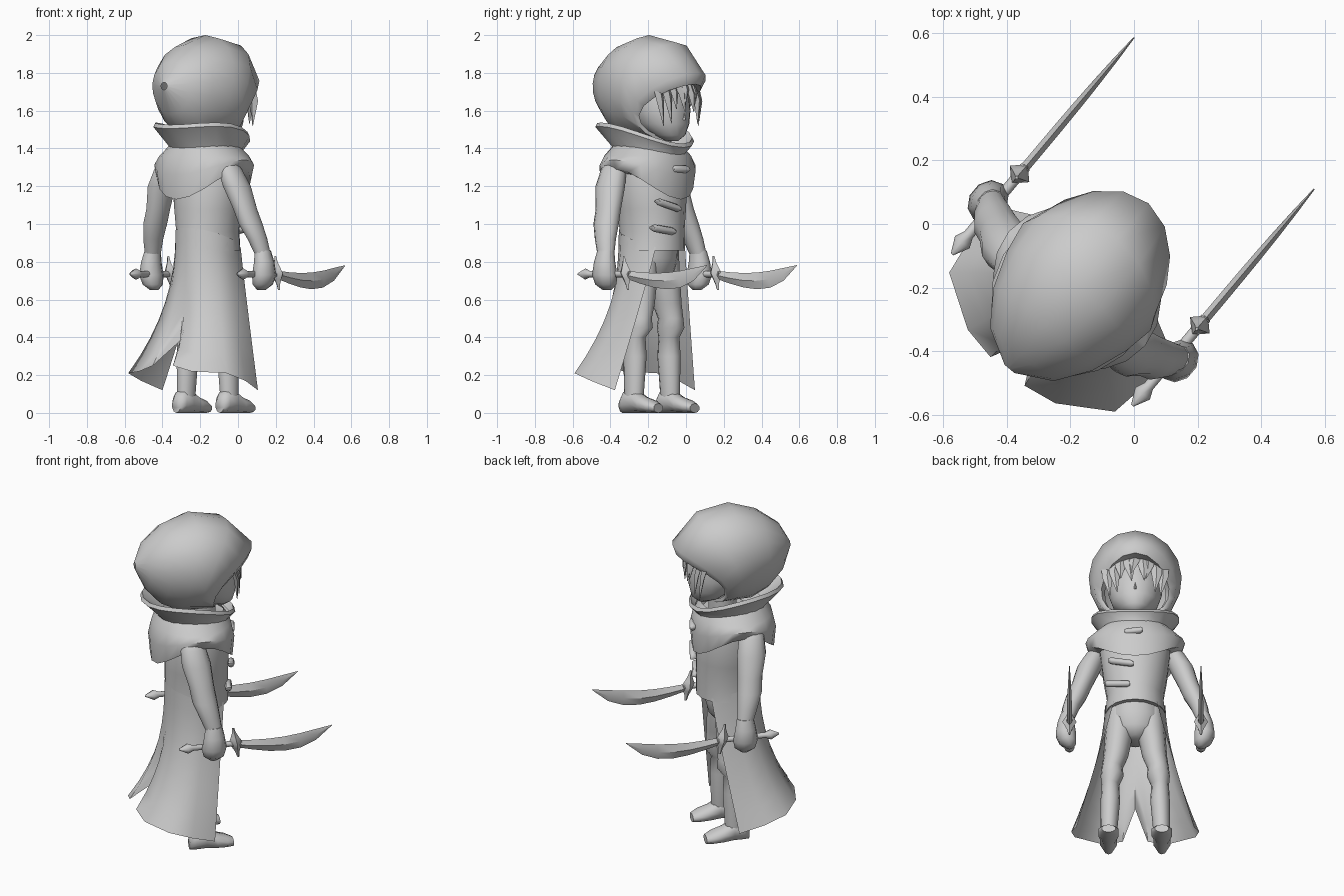
import bpy, bmesh, math
from mathutils import Matrix, Vector

cube = bpy.data.objects.get("Cube")
if cube:
    bpy.data.objects.remove(cube)

# The figure is built facing +y, then turned and shifted into place
PLACE = Matrix.Translation((-0.16, -0.18, 0)) @ Matrix.Rotation(math.radians(-40), 4, 'Z')

grey = bpy.data.materials.new("plain_grey")
grey.use_nodes = True
grey.diffuse_color = (0.6, 0.6, 0.6, 1)
shader = grey.node_tree.nodes["Principled BSDF"]
shader.inputs["Base Color"].default_value = grey.diffuse_color
shader.inputs["Roughness"].default_value = 0.8


def finish(name, bm, angle=60):
    mesh = bpy.data.meshes.new(name)
    bm.to_mesh(mesh)
    bm.free()
    mesh.transform(PLACE)
    mesh.materials.append(grey)
    part = bpy.data.objects.new(name, mesh)
    bpy.context.collection.objects.link(part)
    bpy.ops.object.select_all(action='DESELECT')
    part.select_set(True)
    bpy.context.view_layer.objects.active = part
    bpy.ops.object.shade_smooth_by_angle(angle=math.radians(angle))


def ring(centre, across, along, sides=16, bend=(0, 0, 0)):
    """Ellipse of points; bend shifts the two ends one way, the sides the other."""
    centre, across, along, bend = map(Vector, (centre, across, along, bend))
    turns = [math.tau * i / sides for i in range(sides)]
    return [centre + across * math.sin(turn) + along * math.cos(turn)
            + bend * math.cos(turn + turn) for turn in turns]


def flat(x, y, z, width, depth, sides=16, tilt=0, dip=0):
    """Level slice of a standing part."""
    return ring((x, y, z), (width, 0, 0), (0, depth, tilt), sides, (0, 0, -dip))


def upright(x, y, z, width, height, sides=4, lean=0, visor=0):
    """Slice across a part that runs from back to front."""
    return ring((x, y, z), (width, 0, 0), (0, lean, height), sides, (0, visor, 0))


def loft(name, rings, capped=True, angle=60):
    bm = bmesh.new()
    rows = [[bm.verts.new(point) for point in points] for points in rings]
    for low, high in zip(rows, rows[1:]):
        for i in range(len(low)):
            bm.faces.new((low[i - 1], low[i], high[i], high[i - 1]))
    if capped:
        bm.faces.new(rows[0])
        bm.faces.new(rows[-1])
    bmesh.ops.recalc_face_normals(bm, faces=bm.faces)
    finish(name, bm, angle)


# Hood: slices from the back point to a visor-shaped rim, then folded inward
hood = [upright(0, y, z, width, height, 18, lean, visor)
        for y, z, width, height, lean, visor in (
            (-.36, 1.73, .02, .02, 0, 0), (-.3, 1.72, .13, .14, 0, 0),
            (-.2, 1.72, .2, .23, .02, 0), (-.08, 1.72, .24, .28, .05, .01),
            (.04, 1.7, .26, .26, .09, .04), (.14, 1.62, .24, .18, .11, .07),
            (.14, 1.6, .2, .14, .1, .06), (.09, 1.6, .18, .15, .07, .04))]
for points in hood:
    for point in points:
        point.x *= 1 + (point.z - 1.7) / 2  # narrower towards the neck
loft("hood", hood, capped=False, angle=70)

# Head with a narrow chin, neck and small nose
loft("head", [flat(0, y, z, width, width * 1.1) for y, z, width in (
    (.14, 1.44, .03), (.12, 1.47, .08), (.08, 1.53, .13), (.06, 1.6, .15),
    (.05, 1.7, .15), (.05, 1.78, .12), (.03, 1.83, .05))])
loft("neck", [flat(0, .03, z, .08, .08) for z in (1.3, 1.5)])
loft("nose", [flat(0, .22, 1.55 + rise, size, size, 4)
              for rise, size in ((0, .01), (.01, .01), (.05, 0.003))])

# Hair fringe and side locks: tapering strands, longer at the sides
LOCKS = 9
for i in range(LOCKS):
    side = 2 * i / (LOCKS - 1) - 1
    root = side * .15
    tip = root * .95 + .02 * (-1) ** i * (1 - abs(side))
    end = 1.62 - .12 * side * side + .02 * (-1) ** i
    front = .23 - .05 * side * side
    loft(f"hair_lock_{i + 1}", [
        flat(root, front - .03, 1.78, .04, .02, 4),
        flat((root + tip) * .54, front + .01, (1.78 + end) / 2, .03, .014, 4),
        flat(tip, front + .02, end, .002, .002, 4)], angle=40)

# Collar: flaring, higher at the back, with a hollow inside
loft("collar", [flat(0, y, z, width, width * 1.08, 18, tilt, -tilt / 2)
                for y, z, width, tilt in (
                    (0, 1.33, .17, 0), (-.02, 1.4, .19, -.02), (-.05, 1.48, .25, -.05),
                    (-.05, 1.5, .24, -.05), (0, 1.42, .17, -.02))], capped=False)

# Shoulder mantle: drops to a point in front and behind
loft("mantle", [flat(0, -.03, z, width, depth, 20, 0, dip) for z, width, depth, dip in (
    (1.42, .18, .18, 0), (1.36, .25, .22, 0), (1.3, .28, .24, .04),
    (1.21, .26, .23, .08), (1.22, .2, .18, .05))], capped=False)

# Jacket and hips
loft("jacket", [flat(0, 0, z, width, depth, 18) for z, width, depth in (
    (1.36, .18, .14), (1.25, .2, .18), (1.08, .18, .18),
    (.96, .16, .18), (.86, .17, .18), (.87, .14, .14))])
loft("hips", [flat(0, 0, z, width, depth) for z, width, depth in (
    (.92, .14, .14), (.82, .15, .13), (.74, .13, .11), (.69, .05, .07))])

# Toggles on the chest
toggles = {"upper": (.01, .2, 1.29, .05, 0), "middle": (.08, .18, 1.1, .07, .02),
           "lower": (.1, .16, .97, .07, .01)}
for name, (x, y, z, half, slope) in toggles.items():
    loft(name + "_toggle", [
        ring((x + d * half, y - d * half / 4, z + slope * d), (0, .02, 0), (0, 0, size), 8)
        for d, size in ((-1, .01), (-.8, .02), (.8, .02), (1, .01))])

# Cape: hangs from the waist ellipse, flares behind, split at the bottom centre
half_cape = [(45, .33, .02, .12), (90, .36, -.12, .17), (120, .34, -.25, .21),
             (145, .18, -.35, .22), (165, .07, -.37, .25)]
other_half = [(-angle, -x, y, z) for angle, x, y, z in reversed(half_cape)]
ROWS = 8
bm = bmesh.new()
columns = []
for angle, x, y, z in half_cape + [(180, 0, -.23, .38)] + other_half:
    turn = math.radians(angle)
    back = -math.cos(turn)
    top = Vector((.17 * math.sin(turn), -.18 * back, .92 + .06 * back))
    column = []
    for row in range(ROWS + 1):
        drop = row / ROWS
        point = top.lerp(Vector((x, y, z)), drop ** (1.7 + .9 * back))
        point.z = top.z + (z - top.z) * drop
        column.append(bm.verts.new(point))
    columns.append(column)
for near, far in zip(columns, columns[1:]):
    for row in range(ROWS):
        bm.faces.new((near[row], near[row + 1], far[row + 1], far[row]))
bm.normal_update()
if sum(face.normal.y for face in bm.faces) > 0:
    bmesh.ops.reverse_faces(bm, faces=bm.faces)
finish("cape", bm)

# Paired limbs and swords
for sign, side in ((1, "right"), (-1, "left")):
    loft(side + "_arm", [flat(sign * x, y, z, width, width * 1.2, 12)
                         for x, y, z, width in (
        (.2, -.08, 1.34, .04), (.22, -.08, 1.29, .06), (.26, -.07, 1.2, .07),
        (.3, -.05, 1.08, .06), (.33, -.04, 1, .06), (.36, -.02, .92, .05),
        (.38, 0, .84, .04))])
    loft(side + "_hand", [flat(sign * x, 0, z, width, width * 1.2, 10)
                          for x, z, width in (
        (.38, .86, .04), (.39, .8, .05), (.39, .73, .06), (.38, .68, .05), (.37, .65, .02))])
    loft(side + "_leg", [flat(sign * x, y, z, width, width * 1.2, 12)
                         for x, y, z, width in (
        (.08, 0, .88, .08), (.09, 0, .74, .08), (.11, .01, .58, .07), (.13, .02, .5, .06),
        (.13, .02, .45, .065), (.14, 0, .4, .05), (.14, 0, .3, .055), (.15, 0, .06, .045))])
    # Boot: slices from heel to toe
    loft(side + "_boot", [upright(sign * .15, y, height, width, height, 10)
                          for y, width, height in (
        (-.08, .03, .04), (-.05, .05, .06), (.01, .05, .065), (.07, .06, .045),
        (.13, .06, .035), (.17, .04, .025))])
    # Curved short sword held forward
    x = sign * .37
    loft(side + "_sword_grip", [upright(x, y, .735, size, size, 8) for y, size in (
        (-.2, .005), (-.15, .03), (-.12, .017), (.16, .017))])
    loft(side + "_sword_guard", [
        flat(x, .13 - .005 * i, .74 + .03 * i, size, size, 4)
        for i in range(-3, 4) for size in [.04 / (1 + i * i * .6)]], angle=40)
    loft(side + "_sword_blade", [
        upright(x, .14 + .55 * t, .73 - .1 * t + .15 * t ** 3, .015 - .013 * t ** 3,
                .002 + (.02 + .05 * t) * (1 - t ** 4))
        for t in (i / 6 for i in range(7))], angle=30)
